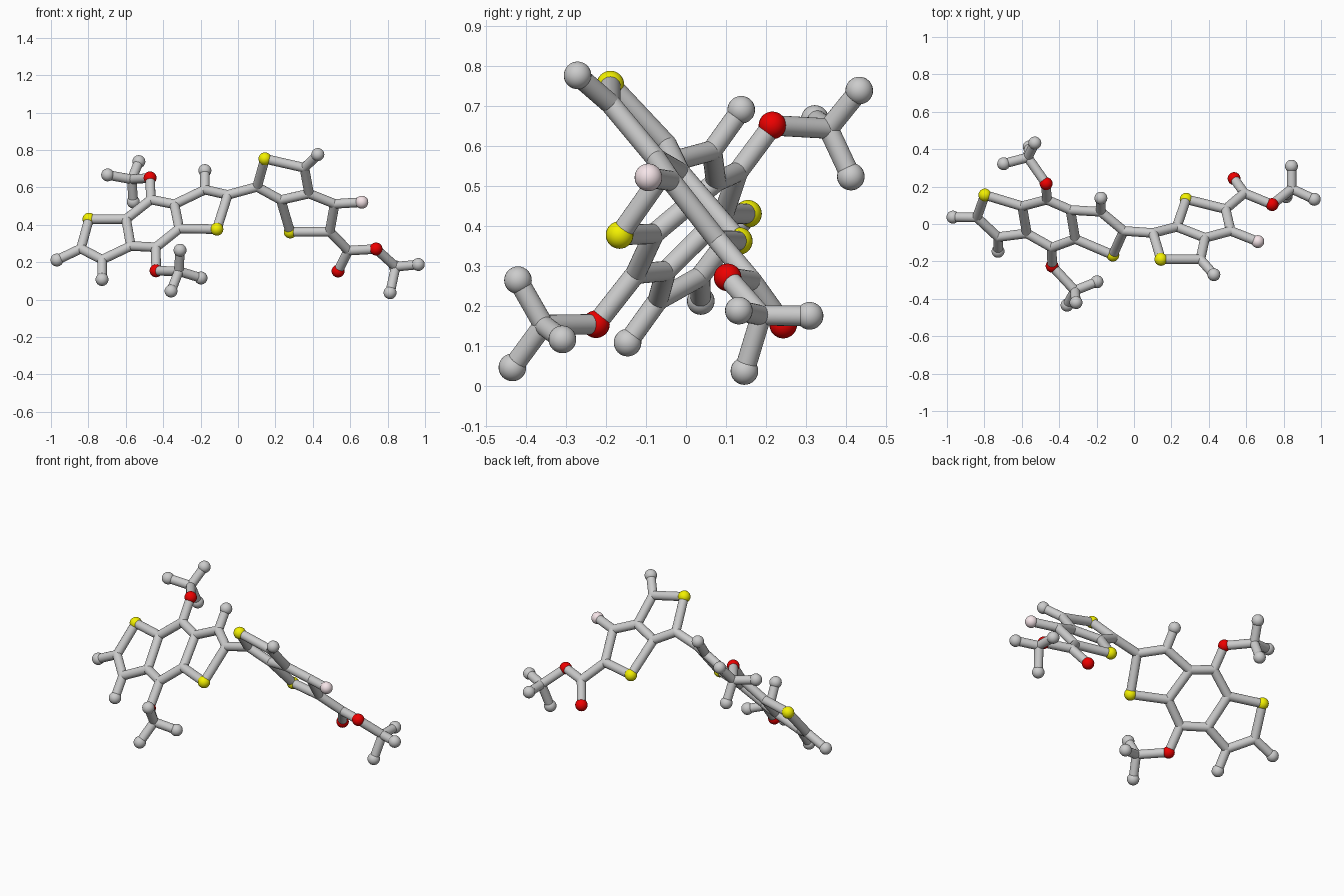
import bpy, bmesh
from mathutils import Vector

if "Cube" in bpy.data.objects:
    bpy.data.objects.remove(bpy.data.objects["Cube"])

BALL, STICK = 0.0345, 0.0255


def material(name, rgb):
    m = bpy.data.materials.new(name)
    m.diffuse_color = (*rgb, 1)
    m.use_nodes = True
    m.node_tree.nodes["Principled BSDF"].inputs["Base Color"].default_value = m.diffuse_color
    return m


RED = material("oxygen_red", (0.85, 0.0, 0.0))
YELLOW = material("sulfur_yellow", (0.9, 0.88, 0.0))
PINK = material("fluorine_pink", (0.92, 0.78, 0.81))
# atom letter -> (plain name, radius, material)
KINDS = {"S": ("sulfur", BALL, YELLOW), "O": ("oxygen", BALL, RED), "F": ("fluorine", BALL, PINK),
         "M": ("end_carbon", BALL, None), "C": ("joint", STICK, None)}


def add(name, bm, mat=None):
    for f in bm.faces:
        f.smooth = len(f.verts) < 5
    me = bpy.data.meshes.new(name)
    bm.to_mesh(me)
    bm.free()
    if mat:
        me.materials.append(mat)
    ob = bpy.data.objects.new(name, me)
    bpy.context.collection.objects.link(ob)
    return ob


def ball(name, p, r, mat):
    bm = bmesh.new()
    bmesh.ops.create_uvsphere(bm, u_segments=24, v_segments=16, radius=r)
    add(name, bm, mat).location = p


def stick(name, a, b):
    a, b = Vector(a), Vector(b)
    bm = bmesh.new()
    bmesh.ops.create_cone(bm, cap_ends=True, segments=24, radius1=STICK, radius2=STICK, depth=(b - a).length)
    ob = add(name, bm)
    ob.location = (a + b) / 2
    ob.rotation_mode = 'QUATERNION'
    ob.rotation_quaternion = (b - a).to_track_quat('Z', 'Y')


def fragment(name, atoms, chains):
    """Balls for every atom, sticks along every chain of atom labels."""
    for label, p in atoms.items():
        kind, r, mat = KINDS[label[0]]
        ball(f"{name}_{kind}", p, r, mat)
    ALL.update(atoms)
    for chain in chains:
        labels = chain.split()
        for a, b in zip(labels, labels[1:]):
            stick(f"{name}_bond", ALL[a], ALL[b])


ALL = {}

# three fused rings on the left
fragment("left_rings", {
    "S1": (-.797, .155, .43), "C2": (-.84, .035, .273), "C3": (-.727, -.07, .214),
    "C3a": (-.573, -.05, .287), "C7a": (-.598, .095, .431), "C4": (-.466, .13, .535),
    "C4a": (-.34, .075, .51), "C8a": (-.314, -.08, .38), "C8": (-.439, -.126, .28),
    "C5": (-.177, .065, .588), "C6": (-.055, -.037, .56), "S2": (-.113, -.166, .377),
    "M2": (-.968, .037, .212), "M3": (-.727, -.146, .108), "M5": (-.177, .138, .69),
}, ["C7a S1 C2 C3 C3a C7a C4 C4a C8a C8 C3a", "C4a C5 C6 S2 C8a", "C2 M2", "C3 M3", "C5 M5"])

# branched side groups, back and front
fragment("back_branch", {
    "O1": (-.47, .216, .651), "C10": (-.568, .356, .643), "M11": (-.53, .433, .738),
    "M12": (-.697, .322, .667), "M13": (-.56, .412, .523),
}, ["C4 O1 C10 M11", "M12 C10 M13"])
fragment("front_branch", {
    "O2": (-.438, -.225, .154), "C20": (-.316, -.356, .152), "M21": (-.31, -.42, .264),
    "M22": (-.198, -.309, .116), "M23": (-.358, -.434, .046),
}, ["C8 O2 C20 M21", "M22 C20 M23"])

# two fused rings on the right
fragment("right_rings", {
    "C30": (.102, -.048, .603), "S3": (.144, -.189, .753), "C31": (.355, -.189, .705),
    "C32": (.38, -.074, .567), "C33": (.229, -.015, .533), "S4": (.279, .132, .362),
    "C34": (.49, .08, .363), "C35": (.517, -.037, .512),
    "M31": (.427, -.271, .776), "F1": (.662, -.094, .521),
}, ["C6 C30 S3 C31 C32 C33 C30", "C33 S4 C34 C35 C32", "C31 M31", "C35 F1"])

# forked tail
fragment("tail", {
    "C40": (.59, .165, .262), "O3": (.535, .243, .153), "O4": (.738, .104, .271),
    "C41": (.843, .188, .176), "M41": (.964, .132, .188), "M42": (.813, .146, .037), "M43": (.842, .309, .175),
}, ["C34 C40 O3", "C40 O4 C41 M41", "M42 C41 M43"])
